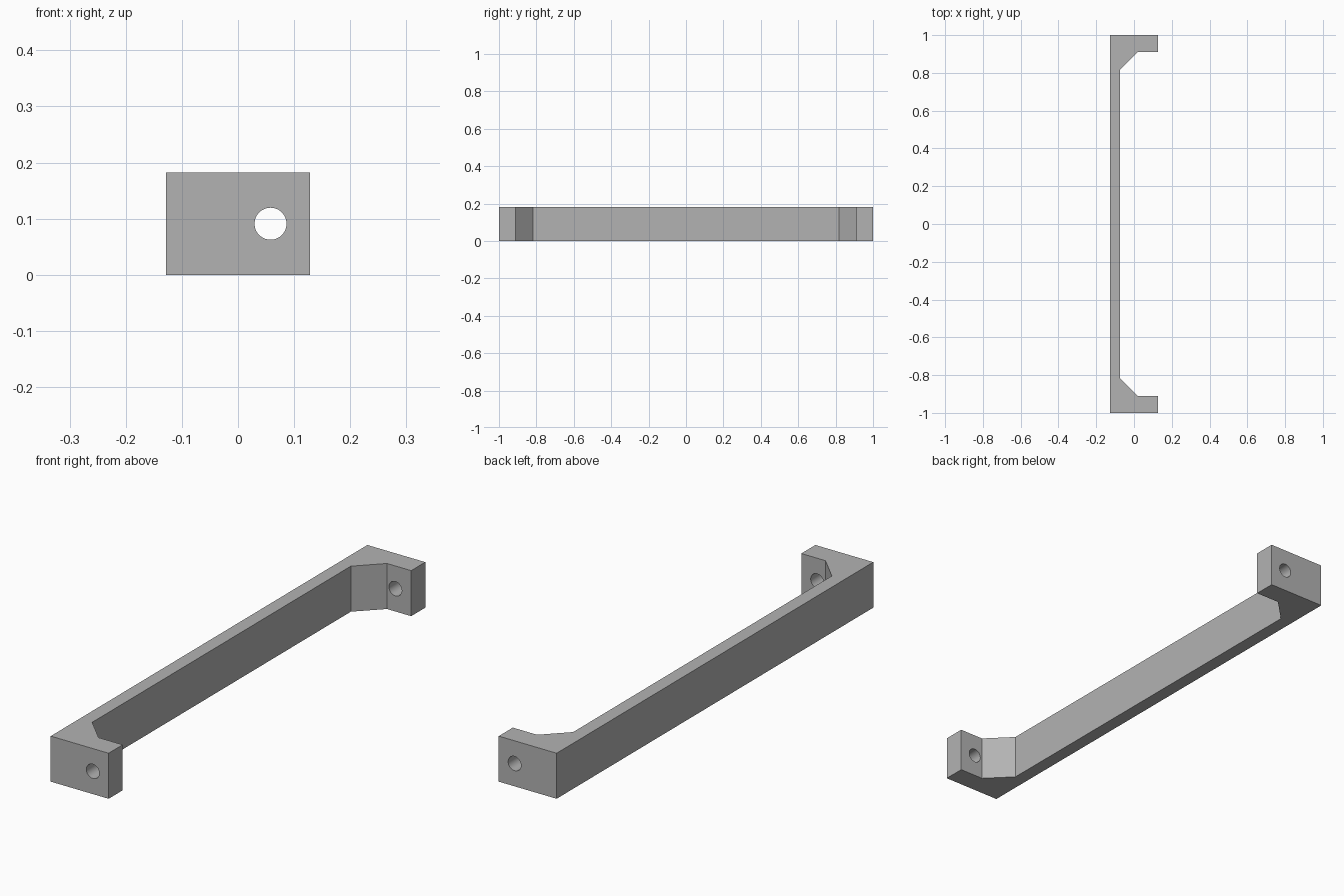
import bpy, bmesh, math

HEIGHT = 0.182
HOLE_X, HOLE_RADIUS = 0.058, 0.0285

cube = bpy.data.objects.get("Cube")
if cube:
    bpy.data.objects.remove(cube, do_unlink=True)

# Plain grey material
grey = bpy.data.materials.new("plain_grey")
grey.use_nodes = True
colour = (0.45, 0.45, 0.45, 1)
grey.diffuse_color = colour
grey.node_tree.nodes["Principled BSDF"].inputs["Base Color"].default_value = colour

# Bracket profile: back bar, mounting ends and sloped inner corners
half = [(-0.128, 1.0), (0.128, 1.0), (0.128, 0.911), (0.021, 0.911), (-0.073, 0.817)]
outline = half + [(x, -y) for x, y in reversed(half)]

bm = bmesh.new()
base = bm.faces.new([bm.verts.new((x, y, 0)) for x, y in outline])
top = bmesh.ops.extrude_face_region(bm, geom=[base])["geom"]
bmesh.ops.translate(bm, vec=(0, 0, HEIGHT),
                    verts=[v for v in top if isinstance(v, bmesh.types.BMVert)])
bmesh.ops.recalc_face_normals(bm, faces=bm.faces)
mesh = bpy.data.meshes.new("handle_bracket")
bm.to_mesh(mesh)
bm.free()
mesh.materials.append(grey)
bracket = bpy.data.objects.new("handle_bracket", mesh)
bpy.context.collection.objects.link(bracket)

# Screw hole through both mounting ends
bpy.ops.mesh.primitive_cylinder_add(vertices=48, radius=HOLE_RADIUS, depth=2.4,
                                    location=(HOLE_X, 0, HEIGHT / 2),
                                    rotation=(math.pi / 2, 0, 0))
cutter = bpy.context.object
cutter.name = "screw_hole_cutter"
cutter.data.materials.append(grey)
cutter.hide_render = True
cut = bracket.modifiers.new("screw_holes", 'BOOLEAN')
cut.operation = 'DIFFERENCE'
cut.solver = 'EXACT'
cut.object = cutter

# Bake the cut, drop the cutter, smooth only the hole walls
bpy.ops.object.select_all(action='DESELECT')
bracket.select_set(True)
bpy.context.view_layer.objects.active = bracket
bpy.ops.object.modifier_apply(modifier=cut.name)
bpy.data.objects.remove(cutter, do_unlink=True)
bpy.ops.object.shade_smooth_by_angle(angle=math.radians(30))
